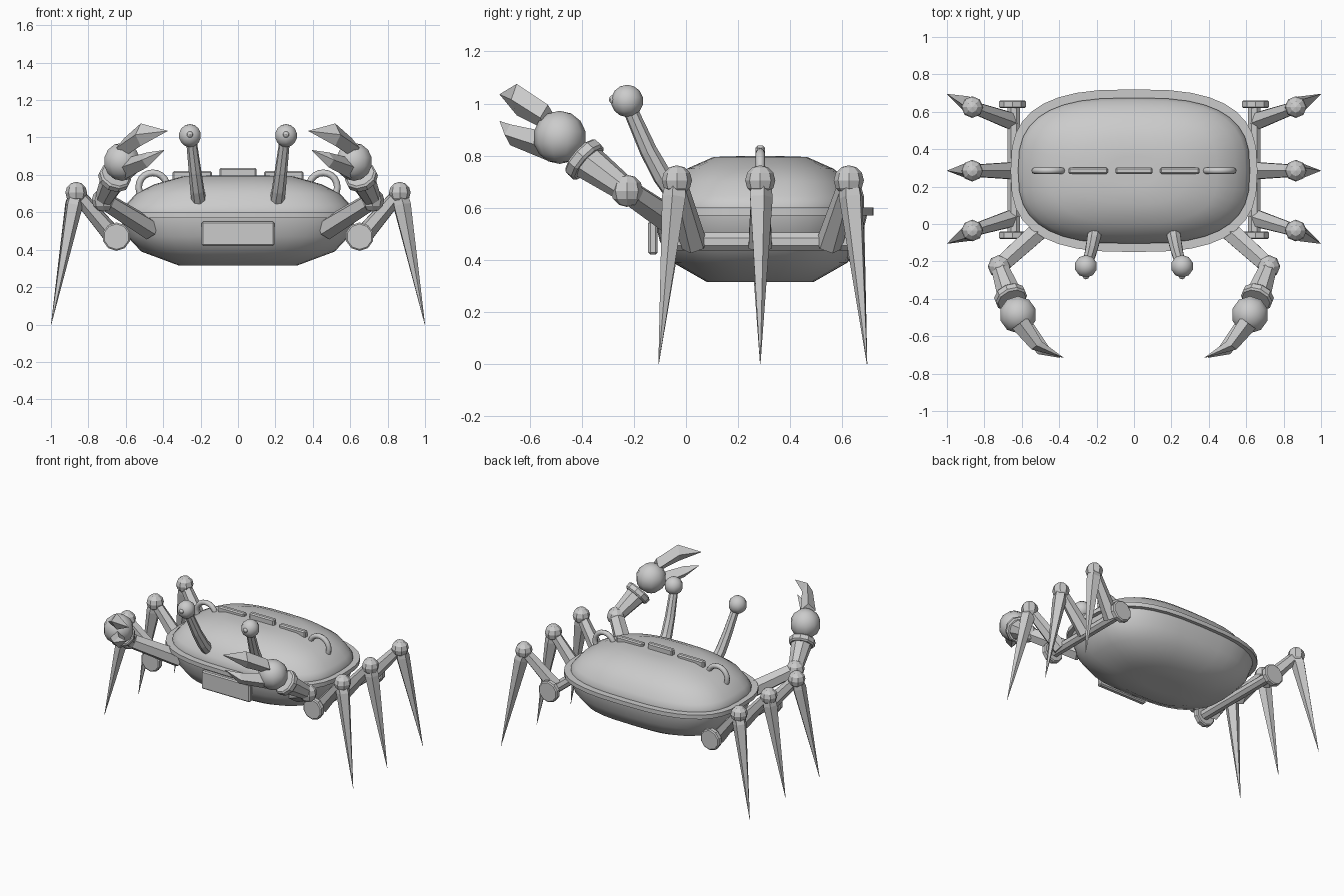
import bpy, bmesh, math
from mathutils import Vector

if "Cube" in bpy.data.objects:
    bpy.data.objects.remove(bpy.data.objects["Cube"], do_unlink=True)

GREY = (0.6, 0.6, 0.6, 1)
grey = bpy.data.materials.new("plain_grey")
grey.use_nodes = True
grey.diffuse_color = GREY
grey.node_tree.nodes["Principled BSDF"].inputs["Base Color"].default_value = GREY
MID_Y = 0.285


def finish(name, bm, angle=30):
    bmesh.ops.recalc_face_normals(bm, faces=bm.faces)
    me = bpy.data.meshes.new(name)
    bm.to_mesh(me)
    bm.free()
    me.materials.append(grey)
    ob = bpy.data.objects.new(name, me)
    bpy.context.collection.objects.link(ob)
    if angle:
        bpy.ops.object.select_all(action="DESELECT")
        ob.select_set(True)
        bpy.context.view_layer.objects.active = ob
        bpy.ops.object.shade_smooth_by_angle(angle=math.radians(angle))
    return ob


def loft(name, rings, closed=False, angle=30):
    """Skin a list of point rings, capping the ends unless closed."""
    bm = bmesh.new()
    loops = [[bm.verts.new(p) for p in ring] for ring in rings]
    n = len(loops[0])
    pairs = list(zip(loops, loops[1:])) + ([(loops[-1], loops[0])] if closed else [])
    for a, b in pairs:
        for i in range(n):
            j = (i + 1) % n
            bm.faces.new((a[i], a[j], b[j], b[i]))
    if not closed:
        bm.faces.new(loops[0][::-1])
        bm.faces.new(loops[-1])
    return finish(name, bm, angle)


def outline(hx, hy, z, n=36, power=2 / 2.8):
    pts = []
    for i in range(n):
        a = math.tau * i / n
        c, s = math.cos(a), math.sin(a)
        pts.append((hx * math.copysign(abs(c) ** power, c),
                    MID_Y + hy * math.copysign(abs(s) ** power, s), z))
    return pts


def limb(name, points, radii, sides=6, angle=0):
    """Tube along a path with its own radius at each point."""
    pts = [Vector(p) for p in points]
    rings = []
    for i, p in enumerate(pts):
        d = (pts[min(i + 1, len(pts) - 1)] - pts[max(i - 1, 0)]).normalized()
        u = d.cross(Vector((0, 0, 1)))
        u = u.normalized() if u.length > 0.01 else Vector((1, 0, 0))
        v = u.cross(d)
        rings.append([p + radii[i] * (u * math.cos(math.tau * (k + 0.5) / sides)
                                      + v * math.sin(math.tau * (k + 0.5) / sides))
                      for k in range(sides)])
    return loft(name, rings, angle=angle)


def ball(name, pos, r, seg=10, rows=7, angle=40):
    bm = bmesh.new()
    bmesh.ops.create_uvsphere(bm, u_segments=seg, v_segments=rows, radius=r)
    bmesh.ops.translate(bm, verts=bm.verts, vec=pos)
    return finish(name, bm, angle)


def box(name, pos, size, bevel=0.008):
    bm = bmesh.new()
    bmesh.ops.create_cube(bm, size=1)
    bmesh.ops.scale(bm, verts=bm.verts, vec=size)
    bmesh.ops.bevel(bm, geom=bm.edges[:], offset=bevel, segments=1, affect="EDGES")
    bmesh.ops.translate(bm, verts=bm.verts, vec=pos)
    return finish(name, bm, 0)


def claw(name, s, base, mid, tip, heights, widths):
    """Curved blade: two four-sided sections and a pointed end."""
    b, m, t = (Vector((s * p[0], p[1], p[2])) for p in (base, mid, tip))
    across = Vector((s * 0.8, -0.6, 0))
    rings = []
    for p, h, w in zip((b, m, t), heights, widths):
        up = Vector((0, 0, h))
        rings.append([p + up, p + across * w, p - up, p - across * w])
    return loft(name, rings, angle=0)


# Body: lower hull, flat rim and domed shell
hull = [(0.2, 0.315), (0.5, 0.315), (0.82, 0.39), (0.94, 0.47), (1.0, 0.57), (1.0, 0.59)]
loft("lower_hull", [outline(0.63 * k, 0.41 * k, z) for k, z in hull], angle=50)
rim = [(0.58, 0.36, 0.57), (0.66, 0.435, 0.57), (0.66, 0.435, 0.60), (0.58, 0.36, 0.60)]
loft("shell_rim", [outline(*r) for r in rim], closed=True)
shell = [(1.0, 0.59), (1.0, 0.615), (0.96, 0.645), (0.88, 0.70), (0.72, 0.75),
         (0.46, 0.795), (0.2, 0.798)]
loft("upper_shell", [outline(0.62 * k, 0.39 * k, z) for k, z in shell], angle=50)

# Front plate and the row of bars along the shell
box("front_plate", (0, -0.127, 0.485), (0.39, 0.036, 0.13))
box("center_ridge_bar", (0, MID_Y, 0.80), (0.2, 0.036, 0.076))
for s, side in ((1, "left"), (-1, "right")):
    box(side + "_ridge_bar", (s * 0.245, MID_Y, 0.78), (0.21, 0.036, 0.08))

    # Arched handle at the end of the row
    arch = []
    for i in range(20):
        a = math.tau * i / 20
        d = Vector((math.cos(a), 0, math.sin(a)))
        c = Vector((s * 0.455, MID_Y, 0.735)) + d * 0.076
        arch.append([c + 0.018 * (d * math.cos(b) + Vector((0, math.sin(b), 0)))
                     for b in (math.tau * k / 8 for k in range(8))])
    loft(side + "_handle", arch, closed=True, angle=50)

    # Eye stalk, eyeball and pupil
    limb(side + "_eye_stalk",
         [(s * 0.2, 0.0, 0.60), (s * 0.218, -0.09, 0.72), (s * 0.23, -0.145, 0.82),
          (s * 0.25, -0.22, 0.99)], [0.042, 0.038, 0.034, 0.028], 8)
    ball(side + "_eye", (s * 0.257, -0.226, 1.01), 0.062)
    ball(side + "_pupil", (s * 0.257, -0.278, 1.015), 0.018, 8, 6)

    # Side axle with end discs
    limb(side + "_axle", [(s * 0.643, -0.06, 0.47), (s * 0.643, 0.64, 0.47)], [0.037] * 2, 8)
    for y, end in ((-0.06, "front"), (0.64, "back")):
        limb(side + "_" + end + "_disc",
             [(s * 0.65, y + o, 0.47) for o in (-0.02, -0.014, 0.014, 0.02)],
             [0.068, 0.076, 0.076, 0.068], 10)

    # Three legs: thigh, knee and spike
    for pos, root, knee, foot in (("front", 0.03, -0.035, -0.105),
                                  ("middle", MID_Y, MID_Y, MID_Y),
                                  ("back", 0.55, 0.625, 0.695)):
        tag = side + "_" + pos
        joint = (s * 0.865, knee, 0.705)
        limb(tag + "_thigh", [(s * 0.655, root, 0.46), joint], [0.052, 0.036], 6)
        ball(tag + "_knee", joint, 0.058, 8, 6, 0)
        limb(tag + "_spike", [joint, (s * 0.877, knee - 0.1 * (MID_Y - knee) * 0.3, 0.64),
                              (s * 0.999, foot, 0)], [0.04, 0.048, 0.001], 5)

    # Arm: upper arm, elbow, forearm, cuff and wrist
    elbow, cuff, wrist = [Vector((s * x, y, z)) for x, y, z in
                          ((0.72, -0.227, 0.665), (0.66, -0.39, 0.785), (0.62, -0.485, 0.87))]
    limb(side + "_upper_arm", [(s * 0.47, 0.0, 0.51), elbow], [0.06, 0.05], 6)
    ball(side + "_elbow", elbow, 0.062, 8, 6, 0)
    limb(side + "_forearm", [elbow, cuff], [0.048, 0.072], 8)
    d = (wrist - cuff).normalized()
    limb(side + "_cuff", [cuff + d * o for o in (-0.025, -0.015, 0.015, 0.025)],
         [0.078, 0.088, 0.088, 0.078], 10)
    ball(side + "_wrist", wrist, 0.102)

    # Pincer blades
    claw(side + "_upper_claw", s, (0.61, -0.53, 0.945), (0.52, -0.65, 1.015),
         (0.377, -0.715, 1.035), (0.05, 0.06, 0.001), (0.05, 0.035, 0.001))
    claw(side + "_lower_claw", s, (0.60, -0.53, 0.835), (0.485, -0.675, 0.88),
         (0.395, -0.715, 0.932), (0.055, 0.04, 0.001), (0.05, 0.035, 0.001))
